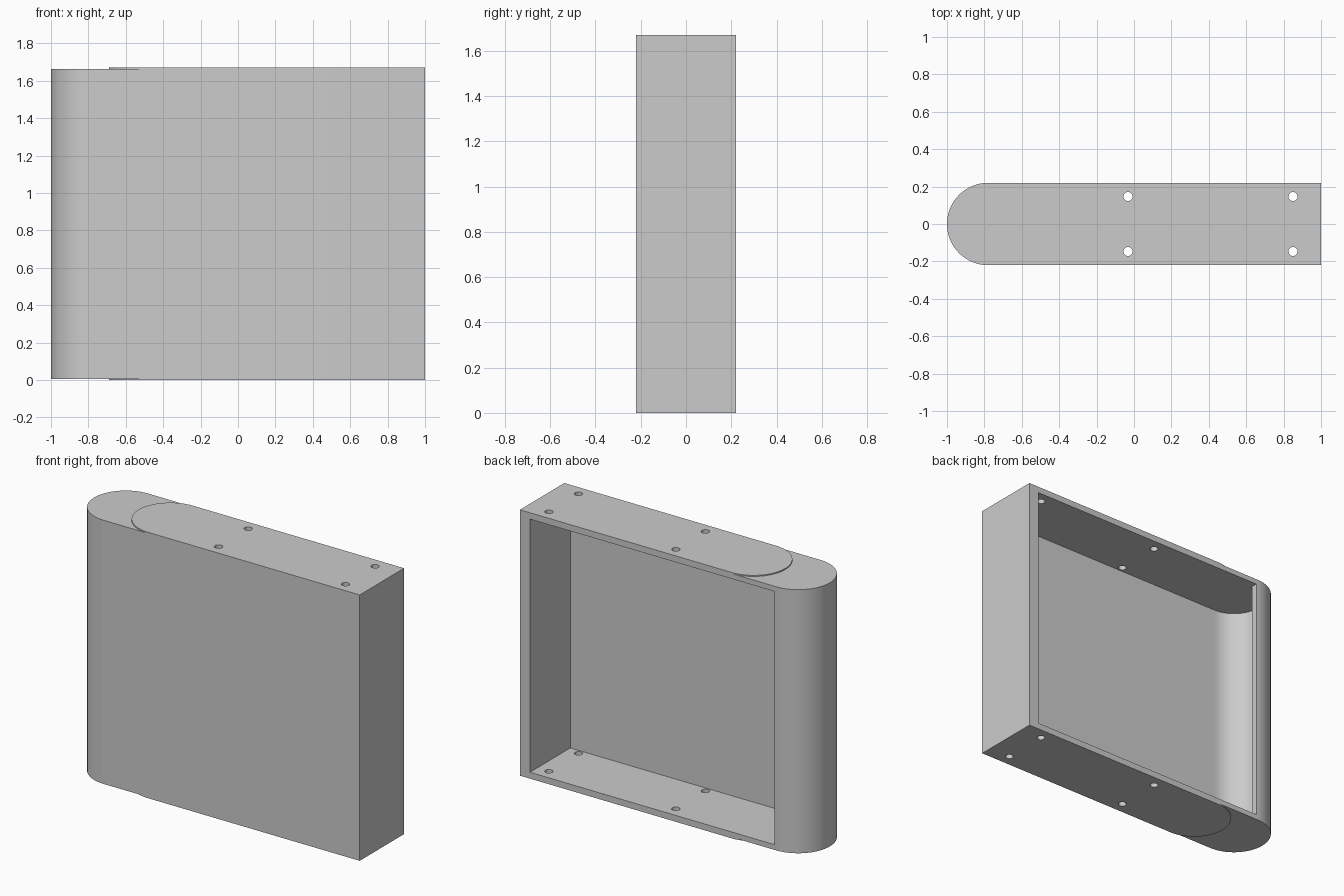
import bpy, bmesh, math

if "Cube" in bpy.data.objects:
    bpy.data.objects.remove(bpy.data.objects["Cube"])

HEIGHT, HALF = 1.67, 0.22       # overall height, half depth
STEP = 0.007                    # height of the raised pads
END_X, PAD_X = -0.78, -0.47     # arc centres of the rounded end and the pads


def arc(cx, r, n=48):
    """Half circle bulging to -x, from +y round to -y."""
    return [(cx + r * math.cos(a), r * math.sin(a))
            for a in (math.pi * (0.5 + i / n) for i in range(n + 1))]


def prism(name, outline, z0, z1):
    """Extrude a flat outline between two heights."""
    bm = bmesh.new()
    face = bm.faces.new([bm.verts.new((x, y, z0)) for x, y in outline])
    top = bmesh.ops.extrude_face_region(bm, geom=[face])["geom"]
    verts = [v for v in top if isinstance(v, bmesh.types.BMVert)]
    bmesh.ops.translate(bm, verts=verts, vec=(0, 0, z1 - z0))
    bmesh.ops.recalc_face_normals(bm, faces=bm.faces)
    mesh = bpy.data.meshes.new(name)
    bm.to_mesh(mesh)
    bm.free()
    obj = bpy.data.objects.new(name, mesh)
    bpy.context.collection.objects.link(obj)
    return obj


def cut(target, cutter):
    """Subtract the cutter, then remove it."""
    cutter.hide_render = True
    mod = target.modifiers.new("cut", "BOOLEAN")
    mod.operation, mod.solver, mod.object = "DIFFERENCE", "EXACT", cutter
    bpy.context.view_layer.objects.active = target
    bpy.ops.object.modifier_apply(modifier=mod.name)
    bpy.data.objects.remove(cutter, do_unlink=True)


# Case: box with a half-round end
case = prism("case", arc(END_X, HALF) + [(1, -HALF), (1, HALF)], 0, HEIGHT)

# Cavity, open at the back and rounded inside the round end
cavity = arc(END_X, 0.18) + [(0.93, -0.18), (0.93, 0.5), (-0.77, 0.5), (-0.77, 0.18)]
cut(case, prism("cavity_cutter", cavity, 0.04, HEIGHT - 0.04))

# Lowered step around the raised pads, top and bottom
step = arc(PAD_X, HALF + 0.0002) + [(PAD_X, -0.3), (-1.2, -0.3), (-1.2, 0.3), (PAD_X, 0.3)]
for z0, z1 in ((-0.1, STEP), (HEIGHT - STEP, HEIGHT + 0.1)):
    cut(case, prism("step_cutter", step, z0, z1))

# Screw holes through the top and bottom walls
for x in (-0.032, 0.85):
    for y in (-0.147, 0.147):
        ring = [(x + 0.024 * math.cos(i * math.tau / 24),
                 y + 0.024 * math.sin(i * math.tau / 24)) for i in range(24)]
        cut(case, prism("hole_cutter", ring, -0.1, HEIGHT + 0.1))

# Colour and shading
grey = bpy.data.materials.new("light_grey")
grey.diffuse_color = (0.6, 0.6, 0.6, 1)
grey.use_nodes = True
grey.node_tree.nodes["Principled BSDF"].inputs["Base Color"].default_value = grey.diffuse_color
case.data.materials.clear()
case.data.materials.append(grey)
bpy.ops.object.select_all(action="DESELECT")
case.select_set(True)
bpy.context.view_layer.objects.active = case
bpy.ops.object.shade_smooth_by_angle(angle=math.radians(30))
